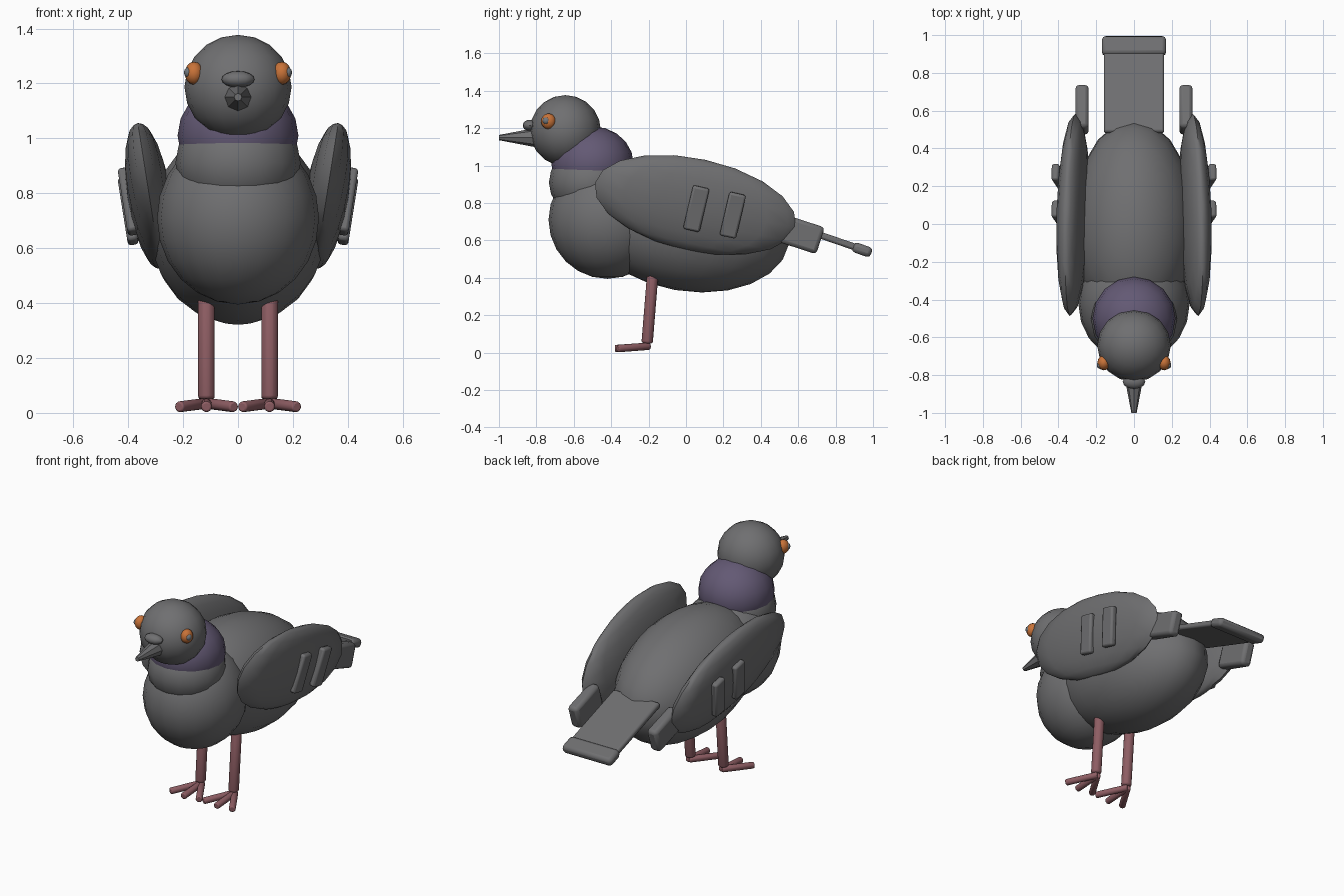
import bpy
from math import radians
from mathutils import Vector

cube = bpy.data.objects.get("Cube")
if cube:
    bpy.data.objects.remove(cube)


def material(name, r, g, b):
    m = bpy.data.materials.new(name)
    m.use_nodes = True
    m.diffuse_color = (r, g, b, 1)
    m.node_tree.nodes["Principled BSDF"].inputs["Base Color"].default_value = (r, g, b, 1)
    return m


GREY = material("feather_grey", .16, .16, .165)
PURPLE = material("collar_purple", .125, .1, .175)
PINK = material("leg_pink", .27, .11, .125)
ORANGE = material("eye_orange", .58, .17, .04)
SLATE = material("pupil_slate", .16, .18, .2)


def finish(name, mat, angle=40, bevel=0):
    o = bpy.context.object
    o.name = name
    o.data.materials.append(mat)
    bpy.ops.object.transform_apply(location=False, rotation=False, scale=True)
    if bevel:
        b = o.modifiers.new("Bevel", "BEVEL")
        b.width = bevel
        b.segments = 2
    bpy.ops.object.shade_smooth_by_angle(angle=radians(angle))
    return o


def ball(name, loc, radii, mat, tilt=0, roll=0, seg=16, rings=10):
    bpy.ops.mesh.primitive_uv_sphere_add(segments=seg, ring_count=rings, location=loc,
                                         rotation=(radians(tilt), radians(roll), 0))
    bpy.context.object.scale = radii
    return finish(name, mat)


def box(name, loc, size, mat, tilt=0, roll=0, bevel=.012):
    bpy.ops.mesh.primitive_cube_add(size=1, location=loc,
                                    rotation=(radians(tilt), radians(roll), 0))
    bpy.context.object.scale = size
    return finish(name, mat, bevel=bevel)


def rod(name, a, b, r1, r2, mat, bevel=0, angle=50):
    a, b = Vector(a), Vector(b)
    bpy.ops.mesh.primitive_cone_add(vertices=8, radius1=r1, radius2=r2, depth=(b - a).length,
                                    location=(a + b) / 2,
                                    rotation=(b - a).to_track_quat('Z', 'Y').to_euler())
    return finish(name, mat, angle, bevel)


# Torso, neck and head
ball("body", (0, 0, .68), (.325, .56, .35), GREY, tilt=-10, seg=20, rings=12)
ball("chest", (0, -.42, .71), (.295, .315, .315), GREY, seg=20, rings=12)
ball("lower_neck", (0, -.505, .91), (.228, .228, .2), GREY)
ball("collar", (0, -.5, 1.01), (.22, .22, .2), PURPLE)
ball("head", (0, -.645, 1.187), (.195, .19, .19), GREY)

# Beak and the swelling above it
rod("beak", (0, -.79, 1.15), (0, -1, 1.15), .054, .014, GREY, angle=20)
ball("beak_cere", (0, -.835, 1.215), (.06, .038, .03), GREY, seg=12, rings=8)

# Tail with a thicker end band
box("tail", (0, .705, .633), (.32, .47, .036), GREY, tilt=-19)
box("tail_band", (0, .942, .55), (.34, .105, .055), GREY, tilt=-19, bevel=.02)

# Paired parts
for side, s in (("left", 1), ("right", -1)):
    ball(side + "_eye", (s * .16, -.735, 1.237), (.034, .04, .042), ORANGE, seg=12, rings=8)
    ball(side + "_pupil", (s * .18, -.747, 1.24), (.018, .02, .02), SLATE, seg=10, rings=6)

    ball(side + "_wing", (s * .323, .05, .79), (.08, .55, .25), GREY,
         tilt=-12.5, roll=s * 9)
    for i, (y, z) in enumerate(((.055, .77), (.25, .735))):
        box(f"{side}_wing_bar_{i + 1}", (s * .4, y, z), (.04, .09, .24), GREY,
            tilt=-13, roll=s * 9)
    box(side + "_wing_tip", (s * .275, .605, .635), (.07, .24, .15), GREY,
        tilt=-18, bevel=.02)

    x = s * .115
    rod(side + "_leg", (x, -.178, .42), (x, -.208, .05), .033, .033, PINK, bevel=.012)
    for toe, dx, y in (("inner", -.1, -.365), ("middle", 0, -.38), ("outer", .1, -.365)):
        rod(f"{side}_{toe}_toe", (x, -.195, .035), (x + s * dx, y, .022), .021, .021,
            PINK, bevel=.007)
